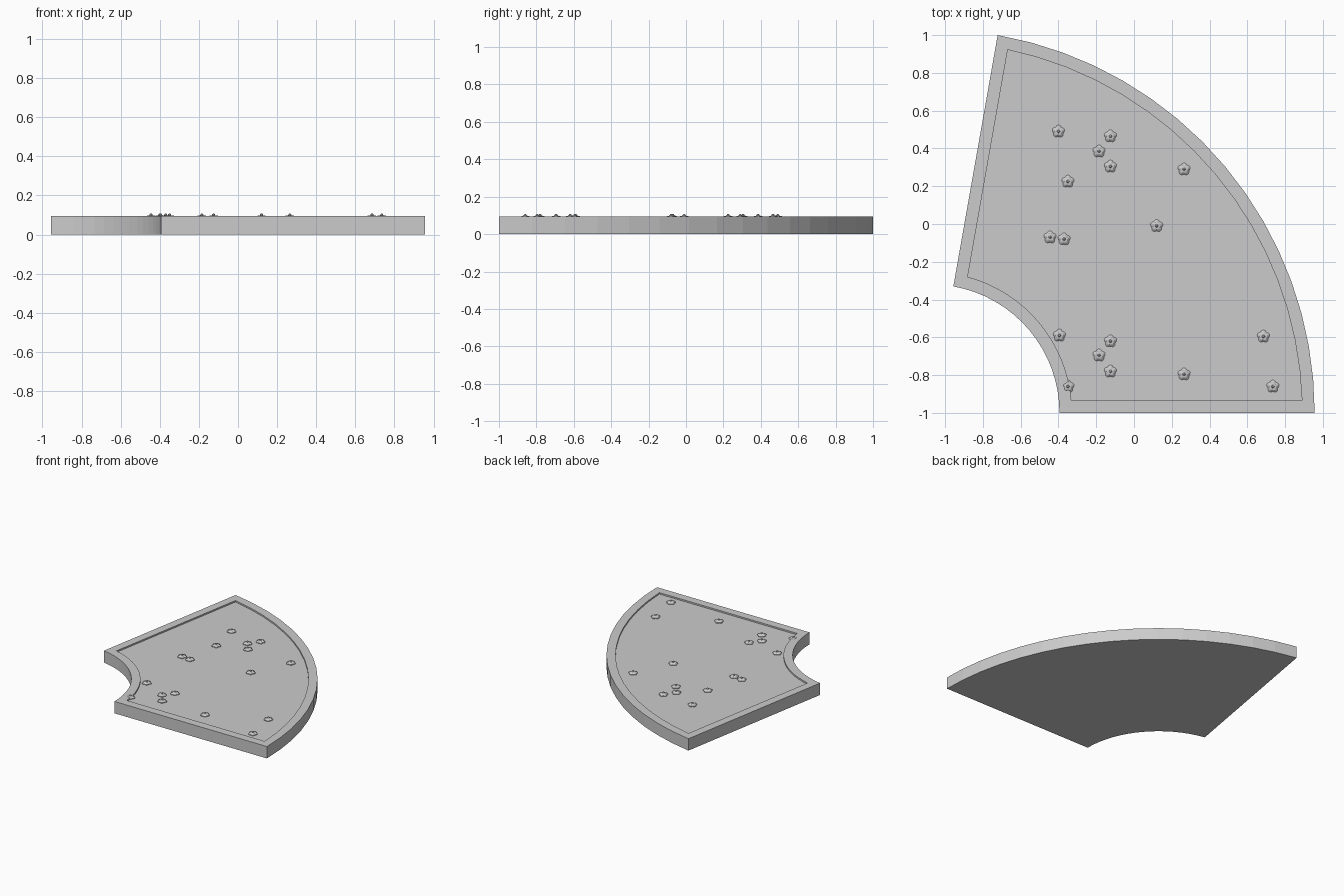
import bpy, bmesh, math

if "Cube" in bpy.data.objects:
    bpy.data.objects.remove(bpy.data.objects["Cube"])

CX, CY = -1.0745, -1.0           # centre of the 80 degree bend
R_OUT, R_IN = 2.031, 0.68
SWEEP = math.radians(80)
SEGS = 16
TOP, FLOOR, RIM = 0.095, 0.083, 0.066

grey = bpy.data.materials.new("light_grey")
grey.diffuse_color = (0.6, 0.6, 0.6, 1)
grey.use_nodes = True
grey.node_tree.nodes["Principled BSDF"].inputs["Base Color"].default_value = grey.diffuse_color


def make_object(name, bm):
    bmesh.ops.recalc_face_normals(bm, faces=bm.faces)
    mesh = bpy.data.meshes.new(name)
    bm.to_mesh(mesh)
    bm.free()
    mesh.materials.append(grey)
    obj = bpy.data.objects.new(name, mesh)
    bpy.context.collection.objects.link(obj)
    return obj


def arc(bm, r, inset, z):
    """Arc of vertices whose ends stay a set distance from the straight edges."""
    a0 = math.asin(inset / r)
    a1 = SWEEP - a0
    verts = []
    for i in range(SEGS + 1):
        a = a0 + (a1 - a0) * i / SEGS
        verts.append(bm.verts.new((CX + r * math.cos(a), CY + r * math.sin(a), z)))
    return verts


def strip(bm, a, b):
    for i in range(len(a) - 1):
        bm.faces.new((a[i], a[i + 1], b[i + 1], b[i]))


# Curved tile: slab with raised rim and recessed floor
bm = bmesh.new()
levels = [(0, 0), (0, TOP), (RIM, TOP), (RIM, FLOOR)]
rings = [(arc(bm, R_OUT - d, d, z), arc(bm, R_IN + d, d, z)) for d, z in levels]
for (o1, i1), (o2, i2) in zip(rings, rings[1:]):
    loop1, loop2 = o1 + i1[::-1], o2 + i2[::-1]
    strip(bm, loop1 + loop1[:1], loop2 + loop2[:1])
strip(bm, *rings[0])             # underside
strip(bm, *rings[-1])            # recessed floor
make_object("curved_tile", bm)

# Flowers: five-lobed low mound with a small bead in the middle
FLOWERS = [(-0.40, 0.49), (-0.125, 0.465), (-0.185, 0.385), (-0.125, 0.305),
           (-0.35, 0.225), (0.265, 0.29), (0.12, -0.01), (-0.445, -0.07),
           (-0.37, -0.08), (-0.395, -0.59), (-0.125, -0.62), (-0.185, -0.695),
           (-0.125, -0.78), (0.265, -0.795), (-0.35, -0.86), (0.685, -0.595),
           (0.735, -0.86)]


def flower_mesh():
    bm = bmesh.new()
    n = 30
    loops = []
    for scale, z in [(1.0, FLOOR), (1.0, 0.088), (0.62, 0.097), (0.2, 0.099)]:
        loop = []
        for i in range(n):
            a = 2 * math.pi * i / n
            r = 0.034 * scale * (0.76 + 0.24 * abs(math.cos(2.5 * (a - 0.3))))
            loop.append(bm.verts.new((r * math.cos(a), r * math.sin(a), z)))
        loops.append(loop)
    for a, b in zip(loops, loops[1:]):
        strip(bm, a + a[:1], b + b[:1])
    bm.faces.new(loops[-1])
    bead = bmesh.ops.create_icosphere(bm, subdivisions=2, radius=0.008)
    bmesh.ops.translate(bm, verts=bead["verts"], vec=(0, 0, 0.1))
    return bm


first = make_object("flower_01", flower_mesh())
first.location = (*FLOWERS[0], 0)
for k, (x, y) in enumerate(FLOWERS[1:], 2):
    flower = bpy.data.objects.new(f"flower_{k:02d}", first.data)
    flower.location = (x, y, 0)
    bpy.context.collection.objects.link(flower)
